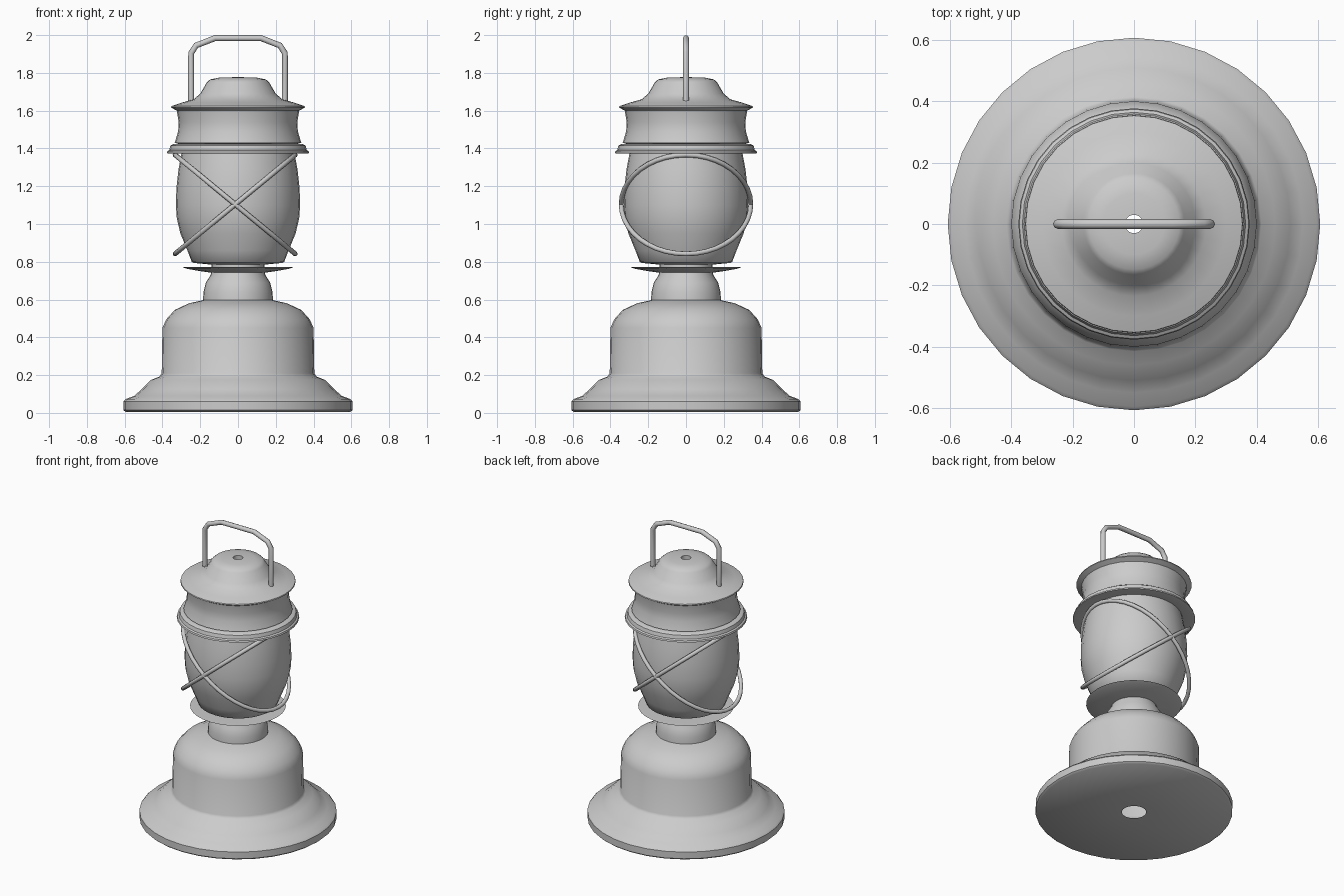
import bpy, bmesh, math

if "Cube" in bpy.data.objects:
    bpy.data.objects.remove(bpy.data.objects["Cube"])

SIDES = 32


def smooth(obj, angle):
    bpy.ops.object.select_all(action='DESELECT')
    obj.select_set(True)
    bpy.context.view_layer.objects.active = obj
    bpy.ops.object.shade_smooth_by_angle(angle=math.radians(angle))


def lathe(name, profile):
    """Revolve (radius, z) points, listed bottom to top, around z."""
    bm = bmesh.new()
    rings = []
    for r, z in profile:
        rings.append([bm.verts.new((r * math.cos(2 * math.pi * i / SIDES),
                                    r * math.sin(2 * math.pi * i / SIDES), z))
                      for i in range(SIDES)])
    for a, b in zip(rings, rings[1:]):
        for i in range(SIDES):
            j = (i + 1) % SIDES
            bm.faces.new((a[i], a[j], b[j], b[i]))
    mesh = bpy.data.meshes.new(name)
    bm.to_mesh(mesh)
    bm.free()
    obj = bpy.data.objects.new(name, mesh)
    bpy.context.collection.objects.link(obj)
    smooth(obj, 40)
    return obj


def tube(name, points, radius, closed=False):
    """Round wire through the points."""
    curve = bpy.data.curves.new(name, 'CURVE')
    curve.dimensions = '3D'
    curve.bevel_depth = radius
    curve.bevel_resolution = 2
    curve.use_fill_caps = not closed
    spline = curve.splines.new('POLY')
    spline.points.add(len(points) - 1)
    for p, co in zip(spline.points, points):
        p.co = (*co, 1)
    spline.use_cyclic_u = closed
    obj = bpy.data.objects.new(name, curve)
    bpy.context.collection.objects.link(obj)
    bpy.ops.object.select_all(action='DESELECT')
    obj.select_set(True)
    bpy.context.view_layer.objects.active = obj
    bpy.ops.object.convert(target='MESH')
    smooth(bpy.context.view_layer.objects.active, 50)


# Flared foot, fuel tank and neck
lathe("base", [(0.075, 0.005), (0.595, 0.005), (0.607, 0.015), (0.607, 0.06),
               (0.595, 0.073), (0.55, 0.09), (0.51, 0.125), (0.46, 0.175),
               (0.415, 0.193), (0.404, 0.21), (0.400, 0.45), (0.38, 0.495),
               (0.335, 0.545), (0.26, 0.58), (0.185, 0.597), (0.183, 0.64),
               (0.17, 0.69), (0.145, 0.73), (0.14, 0.75)])

# Thin dish under the globe
lathe("saucer", [(0.14, 0.742), (0.21, 0.752), (0.27, 0.763), (0.295, 0.772),
                 (0.27, 0.773), (0.14, 0.770), (0.14, 0.79)])

# Globe
lathe("globe", [(0.14, 0.785), (0.235, 0.794), (0.245, 0.80), (0.268, 0.86),
                (0.305, 0.95), (0.324, 1.03), (0.329, 1.10), (0.326, 1.19),
                (0.315, 1.29), (0.298, 1.38)])

# Collar ring
lathe("collar", [(0.29, 1.38), (0.36, 1.372), (0.377, 1.375), (0.374, 1.386),
                 (0.364, 1.392), (0.358, 1.415), (0.343, 1.423), (0.31, 1.425)])

# Chimney and domed roof
lathe("roof", [(0.30, 1.42), (0.335, 1.43), (0.332, 1.44), (0.317, 1.49),
               (0.314, 1.54), (0.324, 1.60), (0.355, 1.617), (0.353, 1.624),
               (0.30, 1.642), (0.235, 1.66), (0.20, 1.69), (0.165, 1.75),
               (0.148, 1.765), (0.10, 1.775), (0.03, 1.777), (0.03, 1.75)])

# Carrying handle, mirrored half path
half = [(0.248, 0, 1.65), (0.248, 0, 1.905), (0.222, 0, 1.945), (0.122, 0, 1.984)]
tube("handle", [(-x, y, z) for x, y, z in half] + half[::-1], 0.016)

# Two tilted oval guard wires crossing at front and back
for name, side in (("guard_wire_left", -1), ("guard_wire_right", 1)):
    tube(name, [(-0.015 + side * 0.318 * math.cos(t), 0.343 * math.sin(t),
                 1.104 + 0.262 * math.cos(t))
                for t in (2 * math.pi * i / 40 for i in range(40))], 0.013, True)
